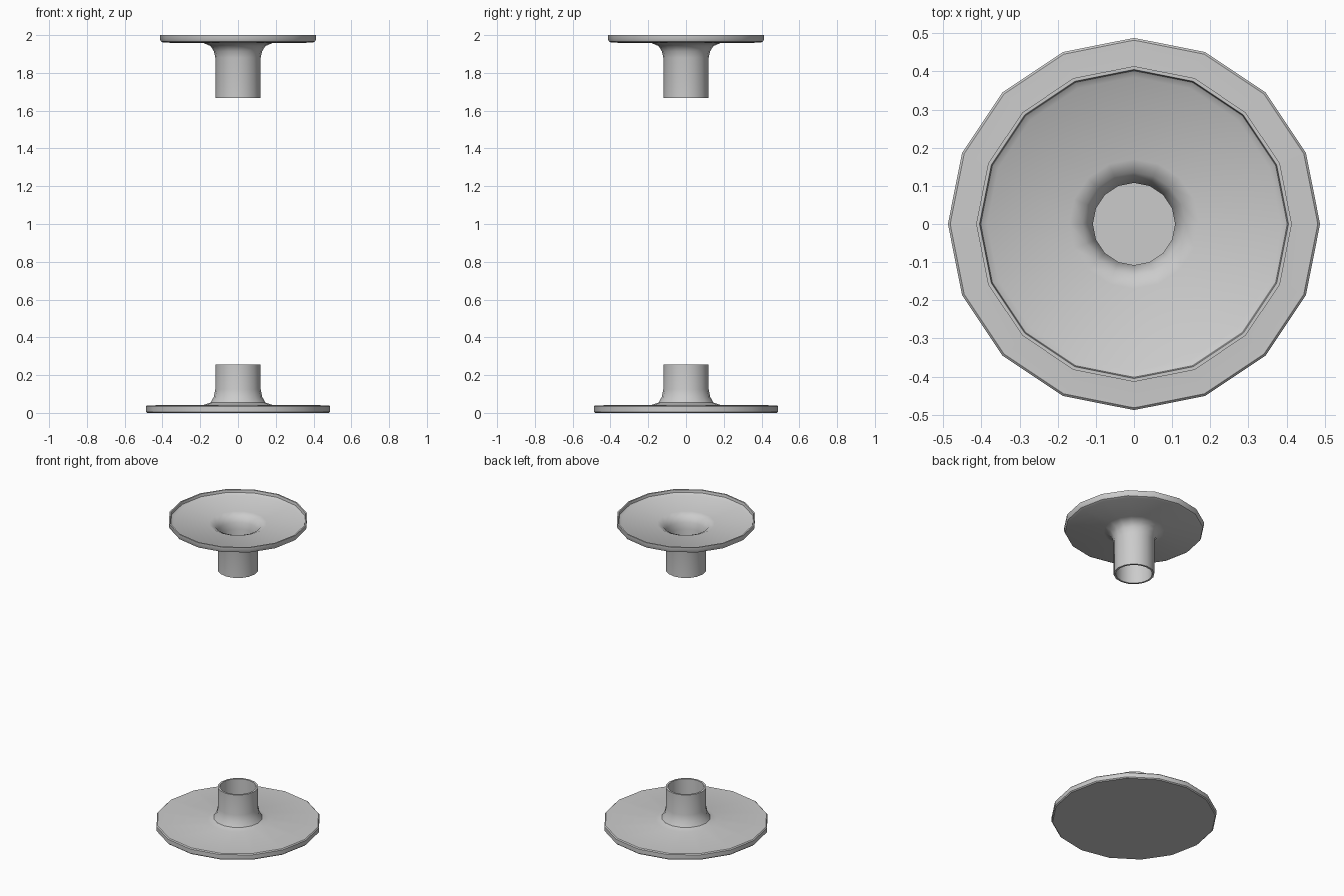
import bpy
import math

cube = bpy.data.objects.get("Cube")
if cube:
    bpy.data.objects.remove(cube, do_unlink=True)

SIDES = 16

metal = bpy.data.materials.new("plain_grey")
metal.use_nodes = True
GREY = (0.6, 0.6, 0.6, 1)
metal.diffuse_color = GREY
metal.node_tree.nodes["Principled BSDF"].inputs["Base Color"].default_value = GREY


def lathe(name, profile):
    """Spin a closed (radius, height) profile; a zero radius becomes a pole."""
    verts, rings, faces = [], [], []
    for r, z in profile:
        start = len(verts)
        if r == 0:
            verts.append((0, 0, z))
            rings.append([start] * SIDES)
        else:
            for i in range(SIDES):
                a = math.tau * i / SIDES
                verts.append((r * math.cos(a), r * math.sin(a), z))
            rings.append(list(range(start, start + SIDES)))
    pairs = list(zip(rings, rings[1:]))
    if profile[0][0] > 0:
        pairs.append((rings[-1], rings[0]))
    for a, b in pairs:
        for i in range(SIDES):
            j = (i + 1) % SIDES
            quad = list(dict.fromkeys((a[i], a[j], b[j], b[i])))
            faces.append(quad)
    mesh = bpy.data.meshes.new(name)
    mesh.from_pydata(verts, [], faces)
    mesh.materials.append(metal)
    obj = bpy.data.objects.new(name, mesh)
    bpy.context.collection.objects.link(obj)
    bpy.ops.object.select_all(action="DESELECT")
    obj.select_set(True)
    bpy.context.view_layer.objects.active = obj
    bpy.ops.object.shade_smooth_by_angle(angle=math.radians(40))
    return obj


# Round foot with a flared, hollow socket
lathe("base", [
    (0, 0), (0.482, 0), (0.488, 0.006), (0.488, 0.034), (0.482, 0.04),
    (0.18, 0.043), (0.145, 0.055), (0.128, 0.085), (0.12, 0.125),
    (0.12, 0.255), (0.108, 0.255), (0.108, 0.012), (0, 0.012),
])

# Shallow dish with a raised lip, flaring down into an open tube
lathe("top_dish", [
    (0.12, 1.667), (0.12, 1.88), (0.128, 1.915), (0.145, 1.942),
    (0.18, 1.957), (0.395, 1.96), (0.408, 1.966), (0.414, 1.98),
    (0.414, 2.0), (0.405, 2.0), (0.402, 1.983), (0.385, 1.971),
    (0.17, 1.968), (0.135, 1.953), (0.117, 1.92), (0.108, 1.88),
    (0.108, 1.667),
])
